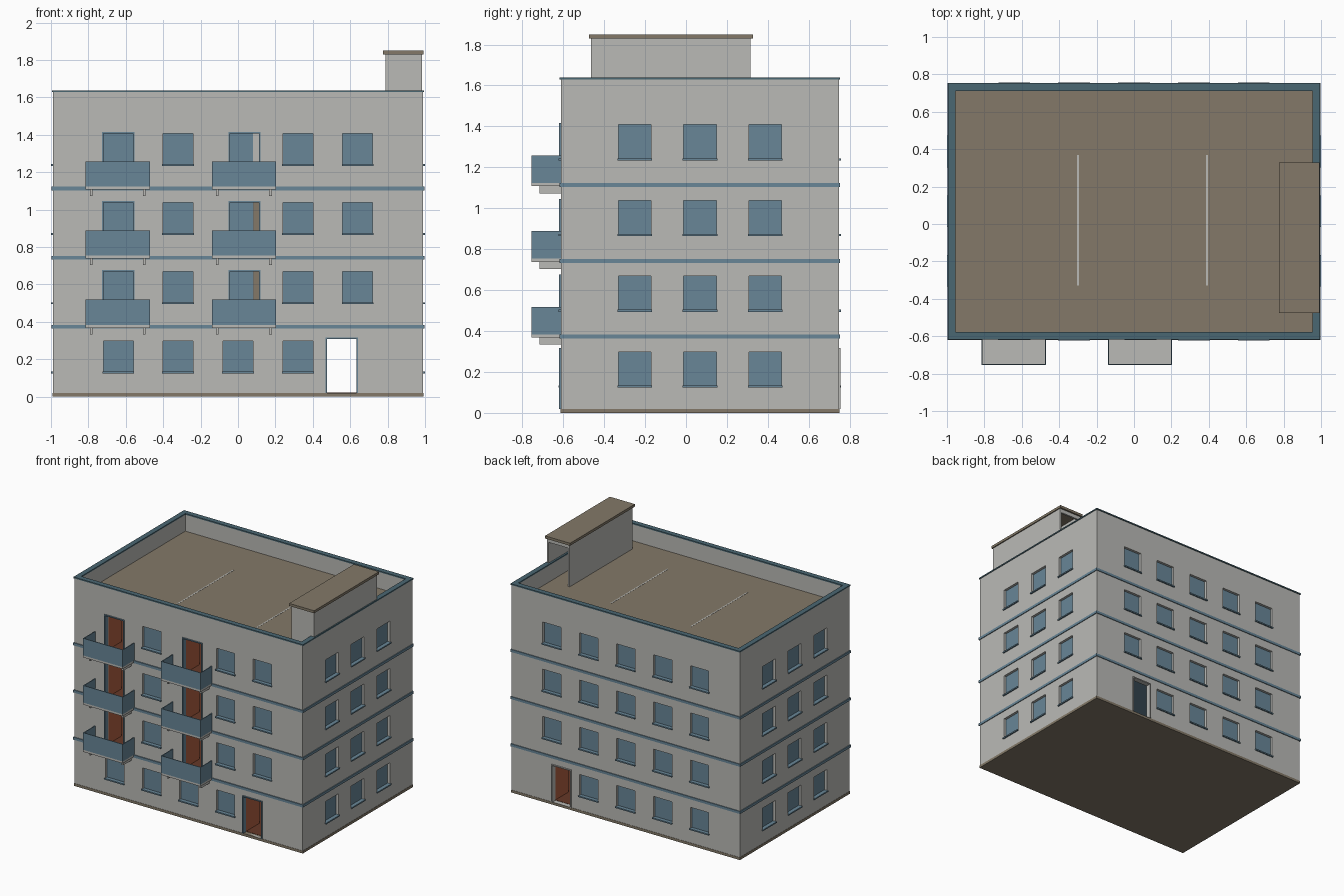
import bpy
import bmesh
from mathutils import Matrix, Vector

if "Cube" in bpy.data.objects:
    bpy.data.objects.remove(bpy.data.objects["Cube"], do_unlink=True)


def material(name, *rgb):
    lin = [((c / 255 + 0.055) / 1.055) ** 2.4 for c in rgb] + [1.0]
    m = bpy.data.materials.new(name)
    m.use_nodes = True
    m.diffuse_color = lin
    m.node_tree.nodes["Principled BSDF"].inputs["Base Color"].default_value = lin
    return m


GREY = material("wall grey", 186, 186, 182)
BLUE = material("slate blue", 104, 134, 151)
TEAL = material("dark teal", 74, 103, 114)
TAN = material("roof tan", 131, 121, 104)
WOOD = material("door wood", 175, 95, 65)
FLOOR = material("floor brown", 102, 56, 39)


def boxes(name, mat, spans):
    """One object made of boxes, each given as x0, x1, y0, y1, z0, z1."""
    bm = bmesh.new()
    for x0, x1, y0, y1, z0, z1 in spans:
        mid = Vector((x0 + x1, y0 + y1, z0 + z1)) / 2
        size = (x1 - x0, y1 - y0, z1 - z0, 1)
        bmesh.ops.create_cube(bm, size=1, matrix=Matrix.Translation(mid) @ Matrix.Diagonal(size))
    me = bpy.data.meshes.new(name)
    bm.to_mesh(me)
    bm.free()
    me.materials.append(mat)
    ob = bpy.data.objects.new(name, me)
    bpy.context.collection.objects.link(ob)
    return ob


def cut(target, spans):
    cutter = boxes("cutter", GREY, spans)
    cutter.hide_render = True
    mod = target.modifiers.new("cut", "BOOLEAN")
    mod.operation, mod.solver, mod.object = "DIFFERENCE", "EXACT", cutter
    bpy.context.view_layer.objects.active = target
    bpy.ops.object.modifier_apply(modifier=mod.name)
    bpy.data.objects.remove(cutter, do_unlink=True)


# Main dimensions
X, YF, YB = 0.99, -0.612, 0.747
T, TOP, STOREY, BASE = 0.035, 1.628, 0.37, 0.02
W = 0.08                                  # half opening width
COLUMNS = [-0.64, -0.32, 0, 0.32, 0.64]
SIDE_ROWS = [-0.25, 0.068, 0.387]
BALCONIES = [-0.64, 0.035]
ENTRY = 0.555


def on_wall(wall, c, half, d0, d1, z0, z1):
    """Box on a wall: c along it, depth d measured outward from its face."""
    a, b = c - half, c + half
    if wall == "front":
        return (a, b, YF - d1, YF - d0, z0, z1)
    if wall == "back":
        return (a, b, YB + d0, YB + d1, z0, z1)
    if wall == "right":
        return (X + d0, X + d1, a, b, z0, z1)
    return (-X - d1, -X - d0, a, b, z0, z1)


# Lay out windows and doors
windows, doors = [], []
for floor in range(4):
    z = floor * STOREY
    for i, c in enumerate(COLUMNS):
        if floor == 0 and i == 4:
            doors += [("front", ENTRY, BASE, 0.31), ("back", ENTRY, BASE, 0.31)]
            continue
        windows.append(("back", c, z))
        if floor == 0 or i not in (0, 2):
            windows.append(("front", c, z))
    if floor:
        doors += [("front", c, z + 0.015, z + 0.3) for c in BALCONIES]
    windows += [(side, c, z) for side in ("left", "right") for c in SIDE_ROWS]

# Walls with openings
walls = boxes("walls", GREY, [(-X, X, YF, YB, BASE, TOP)])
cut(walls, [(-X + T, X - T, YF + T, YB - T, -1, 3)])
holes = [on_wall(w, c, W, -0.06, 0.05, z + 0.132, z + 0.298) for w, c, z in windows]
holes += [on_wall(w, c, W, -0.06, 0.05, z0, z1) for w, c, z0, z1 in doors]
cut(walls, holes)

# Panes and sills
boxes("window_panes", BLUE,
      [on_wall(w, c, W, -0.028, -0.02, z + 0.132, z + 0.298) for w, c, z in windows])
boxes("window_sills", BLUE,
      [on_wall(w, c, W + 0.005, -0.02, 0.01, z + 0.124, z + 0.134) for w, c, z in windows])

# Door frames and open door leaves
for wall, mat in (("front", BLUE), ("back", GREY)):
    frame = []
    for w, c, z0, z1 in doors:
        if w == wall:
            frame += [on_wall(w, c + s * (W + 0.002), 0.004, -0.03, 0.008, z0, z1) for s in (-1, 1)]
            frame.append(on_wall(w, c, W + 0.006, -0.03, 0.008, z1 - 0.002, z1 + 0.006))
    boxes(wall + "_door_frames", mat, frame)
leaves = []
for w, c, z0, z1 in doors:
    hinge = c - W - 0.004 if w == "front" else c + W + 0.004
    leaves.append(on_wall(w, hinge, 0.004, -0.2, -T, z0, z1))
boxes("door_leaves", WOOD, leaves)

# Base, storey slabs, interior floors
boxes("base_slab", TAN, [(-X - 0.002, X + 0.002, YF - 0.002, YB + 0.002, 0, BASE)])
boxes("storey_bands", BLUE,
      [(-X - 0.006, X + 0.006, YF - 0.007, YB + 0.006, k * STOREY - 0.007, k * STOREY + 0.013)
       for k in (1, 2, 3)])
boxes("interior_floors", FLOOR,
      [(-X + T, X - T, YF + T, YB - T, k * STOREY + 0.012, k * STOREY + 0.017) for k in (1, 2, 3)]
      + [(-X + T, X - T, YF + T, YB - T, BASE - 0.002, BASE + 0.002)])
boxes("stair_core", TAN, [(0.082, 0.3, 0.45, 0.55, 0.39, 1.1)])

# Roof, seams and parapet coping
boxes("roof", TAN, [(-X + T, X - T, YF + T, YB - T, 1.47, 1.5)])
boxes("roof_seams", GREY, [(x - 0.005, x + 0.005, -0.33, 0.37, 1.495, 1.501) for x in (-0.3, 0.39)])
coping = boxes("parapet_coping", TEAL,
               [(-X - 0.005, X + 0.005, YF - 0.005, YB + 0.006, TOP, TOP + 0.01)])
cut(coping, [(-X + T, X - T, YF + T, YB - T, 1, 2)])

# Roof stair house, open at the back
hx0, hx1, hy0, hy1, hz = 0.788, 0.985, -0.463, 0.315, 1.83
t = 0.015
boxes("stair_house_walls", GREY, [
    (hx0, hx1, hy0, hy0 + t, 1.5, hz),
    (hx0, hx0 + t, hy0 + t, hy1, 1.5, hz),
    (hx1 - t, hx1, hy0 + t, hy1, 1.5, hz),
    (hx0 + t, hx1 - t, hy1 - t, hy1, hz - 0.03, hz)])
boxes("stair_house_cap", TAN, [(hx0 - 0.012, hx1 + 0.008, hy0 - 0.012, hy1 + 0.013, hz, hz + 0.02)])

# Balconies
slabs, panels, brackets = [], [], []
B, Y0, P = 0.172, -0.755, 0.006           # half width, front edge, panel thickness
for floor in (1, 2, 3):
    z = floor * STOREY
    for c in BALCONIES:
        c -= 0.003
        slabs.append((c - B, c + B, Y0, YF + 0.01, z - 0.002, z + 0.014))
        zp = (z + 0.014, z + 0.148)
        panels.append((c - B, c + B, Y0, Y0 + P, *zp))
        for s in (-1, 1):
            e = c + s * (B - P / 2)
            panels.append((e - P / 2, e + P / 2, Y0 + P, YF, *zp))
            e = c + s * 0.142
            brackets.append((e - 0.007, e + 0.007, -0.715, YF, z - 0.037, z))
boxes("balcony_slabs", GREY, slabs)
boxes("balcony_panels", BLUE, panels)
boxes("balcony_brackets", GREY, brackets)
